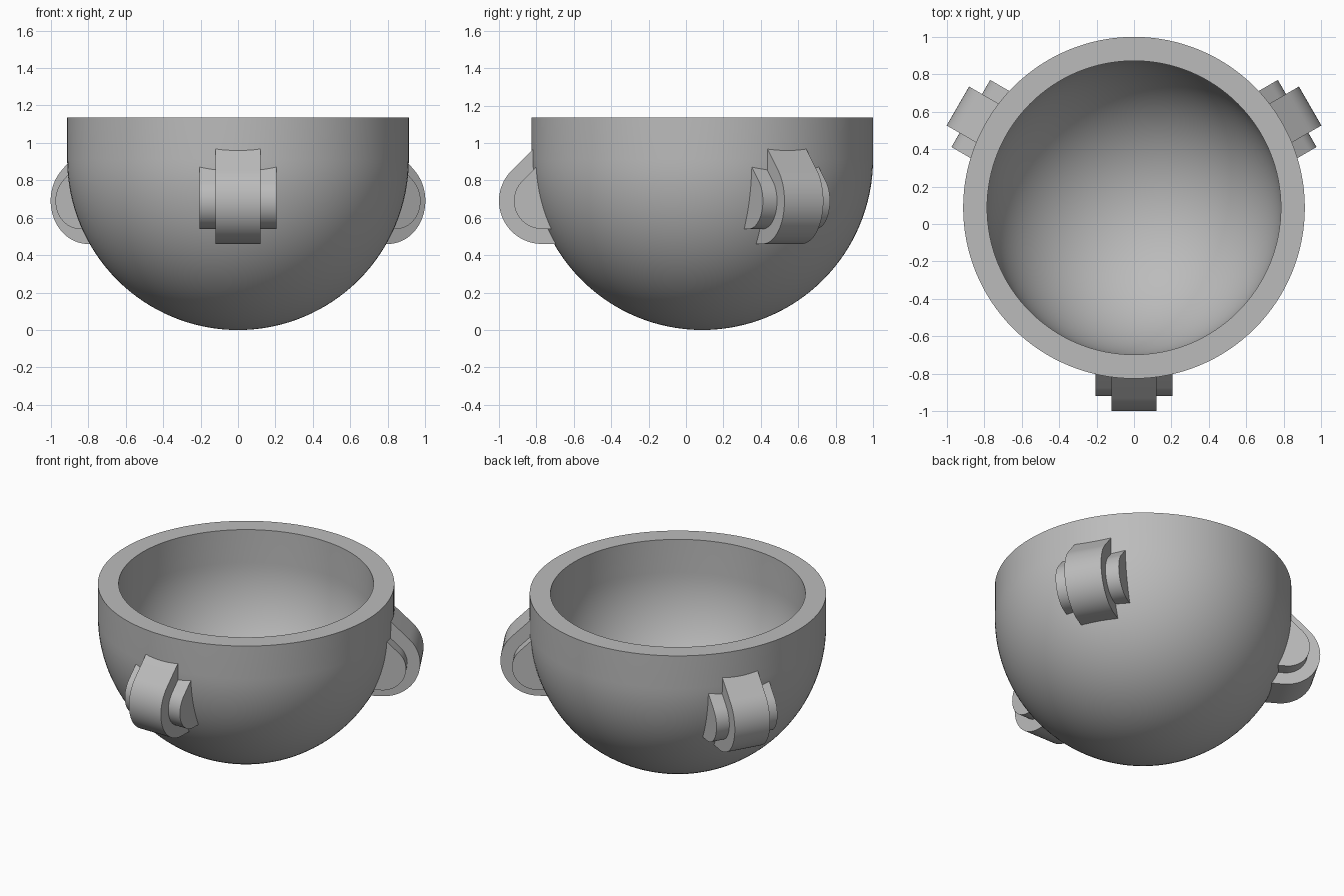
import bpy
import bmesh
from math import sin, cos, pi, radians
from mathutils import Matrix

cube = bpy.data.objects.get("Cube")
if cube:
    bpy.data.objects.remove(cube, do_unlink=True)

CENTRE_Y = 0.087
RADIUS, INNER, RIM_Z = 0.913, 0.785, 1.135

grey = bpy.data.materials.new("plain grey")
grey.use_nodes = True
colour = (0.5, 0.5, 0.5, 1)
grey.diffuse_color = colour
grey.node_tree.nodes["Principled BSDF"].inputs["Base Color"].default_value = colour


def finish(bm, name):
    """Turn a bmesh into a smooth shaded object with sharp edges kept."""
    bmesh.ops.recalc_face_normals(bm, faces=bm.faces)
    mesh = bpy.data.meshes.new(name)
    bm.to_mesh(mesh)
    bm.free()
    mesh.materials.append(grey)
    obj = bpy.data.objects.new(name, mesh)
    bpy.context.collection.objects.link(obj)
    bpy.ops.object.select_all(action="DESELECT")
    obj.select_set(True)
    bpy.context.view_layer.objects.active = obj
    bpy.ops.object.shade_smooth_by_angle(angle=radians(30))
    return obj


def arc(cx, cz, r, start, end, steps):
    angles = [radians(start + (end - start) * i / steps) for i in range(steps + 1)]
    return [(cx + r * cos(a), cz + r * sin(a)) for a in angles]


# Bowl: hemisphere with a straight collar, hollow inside, spun round its axis
outside = arc(0, RADIUS, RADIUS, -90, 0, 32) + [(RADIUS, RIM_Z)]
inside = [(INNER, RIM_Z)] + arc(0, RADIUS, INNER, 0, -90, 32)
bm = bmesh.new()
verts = [bm.verts.new((max(r, 0), 0, z)) for r, z in outside + inside]
edges = [bm.edges.new(pair) for pair in zip(verts, verts[1:])]
bmesh.ops.spin(bm, geom=verts + edges, cent=(0, 0, 0), axis=(0, 0, 1),
               angle=2 * pi, steps=128, use_duplicate=False)
bmesh.ops.remove_doubles(bm, verts=bm.verts, dist=0.0005)
bowl = finish(bm, "bowl")
bowl.location.y = CENTRE_Y


def lug_part(name, radius, half_width, root_low, root_high, angle):
    """Rounded lug: flat underside, round nose, 45 degree top, root in the wall."""
    cx, cz = 0.857, 0.69
    nose = arc(cx, cz, radius, -90, 45, 24)
    tip_x, tip_z = nose[-1]
    profile = [(root_low, cz - radius)] + nose
    profile.append((root_high, tip_z + tip_x - root_high))
    bm = bmesh.new()
    face = bm.faces.new([bm.verts.new((x, -half_width, z)) for x, z in profile])
    new = bmesh.ops.extrude_face_region(bm, geom=[face])["geom"]
    bmesh.ops.translate(bm, vec=(0, 2 * half_width, 0),
                        verts=[v for v in new if isinstance(v, bmesh.types.BMVert)])
    bm.transform(Matrix.Rotation(radians(angle), 4, "Z"))
    finish(bm, name).location.y = CENTRE_Y


# Three lugs round the bowl, each a tall band over a wider, smaller pin
for side, angle in (("front", -90), ("left", 30), ("right", 150)):
    lug_part(side + "_lug_band", 0.23, 0.12, 0.72, 0.85, angle)
    lug_part(side + "_lug_pin", 0.15, 0.207, 0.75, 0.86, angle)
